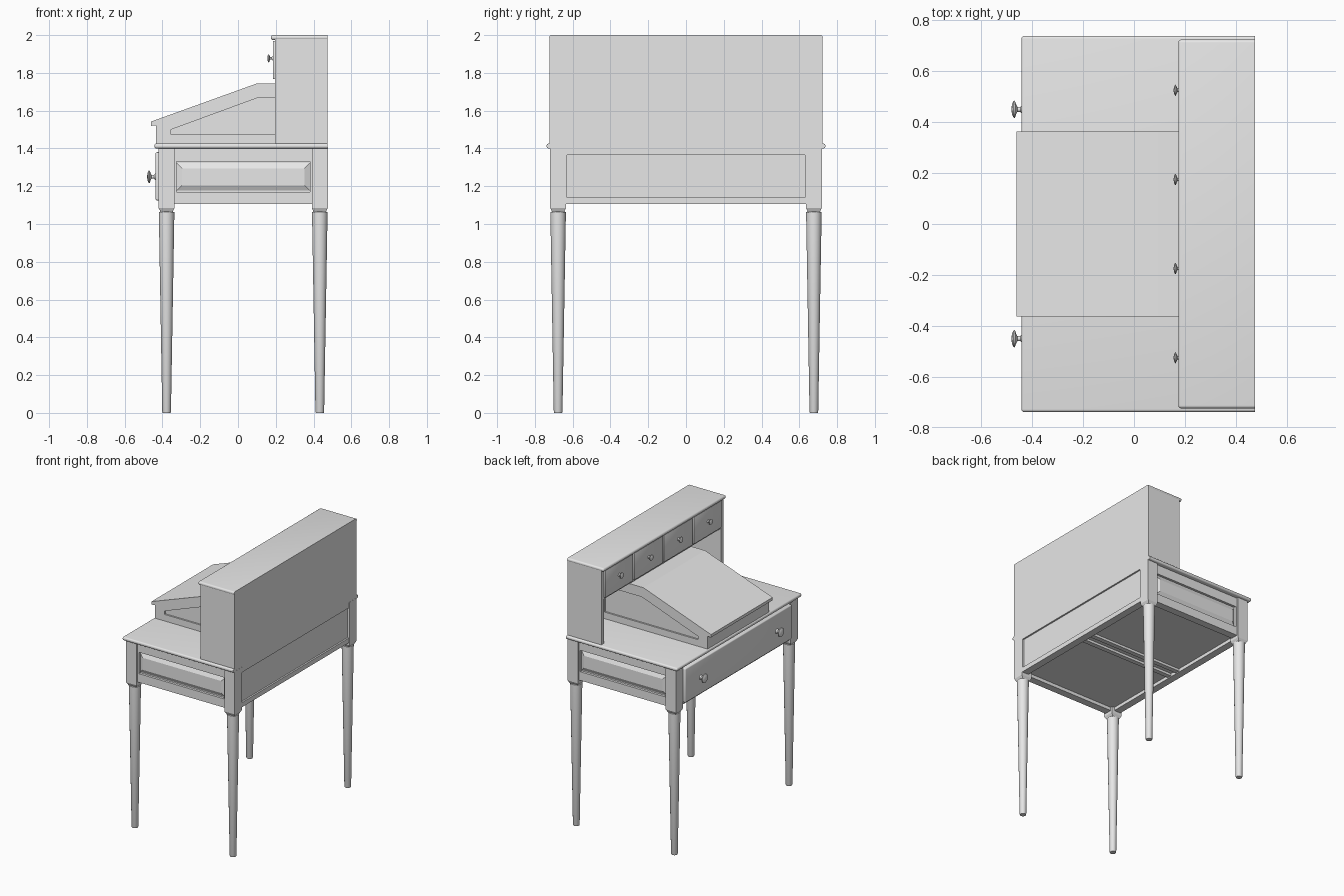
import bpy, bmesh, math
from mathutils import Vector, Matrix

if "Cube" in bpy.data.objects:
    bpy.data.objects.remove(bpy.data.objects["Cube"])

paint = bpy.data.materials.new("light_grey_paint")
paint.use_nodes = True
GREY = (0.8, 0.8, 0.8, 1)
paint.diffuse_color = GREY
paint.node_tree.nodes["Principled BSDF"].inputs["Base Color"].default_value = GREY


def finish(name, bm, smooth=False):
    bmesh.ops.recalc_face_normals(bm, faces=bm.faces)
    me = bpy.data.meshes.new(name)
    bm.to_mesh(me)
    bm.free()
    me.materials.append(paint)
    ob = bpy.data.objects.new(name, me)
    bpy.context.collection.objects.link(ob)
    if smooth:
        bpy.ops.object.select_all(action='DESELECT')
        ob.select_set(True)
        bpy.context.view_layer.objects.active = ob
        bpy.ops.object.shade_smooth_by_angle(angle=math.radians(35))
    return ob


def box(name, x, y, z, bevel=0, segs=3, flat_back=True):
    """Box from (min, max) pairs; edges of the +x face can stay sharp."""
    bm = bmesh.new()
    bmesh.ops.create_cube(bm, size=1)
    for v in bm.verts:
        v.co = [r[0] if c < 0 else r[1] for c, r in zip(v.co, (x, y, z))]
    if bevel:
        edges = [e for e in bm.edges
                 if not (flat_back and all(v.co.x > x[1] - 1e-4 for v in e.verts))]
        bmesh.ops.bevel(bm, geom=edges, offset=bevel, segments=segs,
                        profile=0.5, affect='EDGES')
    return finish(name, bm, bool(bevel))


def prism(name, outline, y0, y1):
    """Extrude an x-z outline along y."""
    bm = bmesh.new()
    face = bm.faces.new([bm.verts.new((px, y0, pz)) for px, pz in outline])
    ext = bmesh.ops.extrude_face_region(bm, geom=[face])
    new = [g for g in ext["geom"] if isinstance(g, bmesh.types.BMVert)]
    bmesh.ops.translate(bm, verts=new, vec=(0, y1 - y0, 0))
    return finish(name, bm)


def lathe(name, profile, origin, axis='Z', steps=24):
    """Turn (radius, height) points; axis X points towards -x."""
    bm = bmesh.new()
    vs = [bm.verts.new((r, 0, h)) for r, h in profile]
    es = [bm.edges.new(p) for p in zip(vs, vs[1:])]
    bmesh.ops.spin(bm, geom=vs + es, cent=(0, 0, 0), axis=(0, 0, 1),
                   angle=math.tau, steps=steps, use_merge=True)
    bmesh.ops.remove_doubles(bm, verts=bm.verts, dist=1e-5)
    mat = Matrix.Translation(Vector(origin))
    if axis == 'X':
        mat = mat @ Matrix.Rotation(-math.pi / 2, 4, 'Y')
    bmesh.ops.transform(bm, matrix=mat, verts=bm.verts)
    return finish(name, bm, True)


def carve(target, cutter):
    """Subtract the cutter and discard it."""
    mod = target.modifiers.new("recess", 'BOOLEAN')
    mod.operation, mod.solver, mod.object = 'DIFFERENCE', 'EXACT', cutter
    bpy.context.view_layer.objects.active = target
    bpy.ops.object.modifier_apply(modifier=mod.name)
    bpy.data.objects.remove(cutter)


def mirrored(a, b, s):
    return tuple(sorted((a * s, b * s)))


def knob(name, origin, r):
    shape = [(0, 0), (.55, 0), (.5, .15), (.3, .35), (.28, .7), (.6, .85),
             (1, 1), (.95, 1.15), (.6, 1.32), (0, 1.4)]
    lathe(name, [(a * r, b * r) for a, b in shape], origin, 'X')


# Legs: square block above, chamfered into a round taper
for end, cx in (("front", -0.378), ("back", 0.433)):
    for side, s in (("left", -1), ("right", 1)):
        cy, h = 0.677 * s, 0.0425
        bm = bmesh.new()
        bmesh.ops.create_cube(bm, size=1)
        for v in bm.verts:
            v.co = (cx + 2 * h * v.co.x, cy + 2 * h * v.co.y,
                    1.405 if v.co.z > 0 else 1.085)
        bottom = min(bm.faces, key=lambda f: f.calc_center_median().z)
        ext = bmesh.ops.extrude_face_region(bm, geom=[bottom])
        bmesh.ops.delete(bm, geom=[bottom], context='FACES_ONLY')
        for v in [g for g in ext["geom"] if isinstance(g, bmesh.types.BMVert)]:
            v.co = (cx + (v.co.x - cx) * .72, cy + (v.co.y - cy) * .72, 1.062)
        finish(f"{end}_{side}_leg_block", bm)
        lathe(f"{end}_{side}_leg",
              [(0, 0), (.021, 0), (.023, .005), (.041, 1.05), (.041, 1.064), (0, 1.07)],
              (cx, cy, 0))

# Aprons: recessed back panel and raised side panels
back = box("back_apron", (.42, .475), (-.637, .637), (1.105, 1.405))
carve(back, box("back_cutter", (.463, .6), (-.63, .63), (1.14, 1.365)))
for side, s in (("left", -1), ("right", 1)):
    apron = box(f"{side}_apron", (-.34, .395), mirrored(.65, .706, s), (1.105, 1.405))
    carve(apron, box("side_cutter", (-.325, .38), mirrored(.688, .8, s), (1.17, 1.33)))
    bm = bmesh.new()
    bmesh.ops.create_cube(bm, size=1)
    for v in bm.verts:
        outer = v.co.y > 0
        inset = .03 if outer else 0
        v.co = ((.355 - inset) * (1 if v.co.x > 0 else -1) + .0275,
                s * (.702 if outer else .687),
                1.25 + (.075 - inset) * (1 if v.co.z > 0 else -1))
    finish(f"{side}_raised_panel", bm)

# Front frame, underside and centre runners
box("front_frame", (-.41, -.355), (-.637, .637), (1.105, 1.405))
box("bottom_board", (-.36, .43), (-.655, .655), (1.13, 1.15))
for s in (-1, 1):
    box("drawer_runner", (-.36, .43), mirrored(.025, .06, s), (1.112, 1.132))

# Wide drawer with two knobs
box("wide_drawer_front", (-.437, -.408), (-.63, .63), (1.125, 1.38), .008)
for s in (-1, 1):
    knob("wide_drawer_knob", (-.434, .45 * s, 1.25), .034)

# Desk top with rounded front and side edges
box("desk_top", (-.442, .475), (-.738, .738), (1.4, 1.426), .011, 4)

# Sloped writing box with recessed sides and overhanging lid
body = prism("writing_box", [(-.433, 1.42), (.44, 1.42), (.44, 1.716),
                             (.1, 1.716), (-.433, 1.523)], -.364, .364)
for s in (-1, 1):
    carve(body, prism("box_cutter", [(-.354, 1.475), (.42, 1.475), (.42, 1.67),
                                     (.11, 1.67), (-.354, 1.5)],
                      *mirrored(.352, .5, s)))
prism("writing_box_lid", [(-.461, 1.52), (-.461, 1.542), (.097, 1.743), (.44, 1.743),
                          (.44, 1.714), (.1, 1.714), (-.433, 1.522)], -.364, .364)

# Upper case: sides, back, drawer housing and cap
for s in (-1, 1):
    box("upper_side", (.195, .475), mirrored(.69, .722, s), (1.42, 1.98))
box("upper_back", (.455, .475), (-.7, .7), (1.42, 1.98))
box("drawer_housing", (.197, .46), (-.695, .695), (1.755, 1.98))
box("upper_cap", (.174, .475), (-.724, .724), (1.974, 2), .012, 4)

# Four small drawers
for i in range(4):
    cy = -.525 + .35 * i
    w = .168
    y0, y1 = max(cy - w, -.688), min(cy + w, .688)
    box("small_drawer_front", (.185, .2), (y0, y1), (1.768, 1.97), .003, 2)
    knob("small_drawer_knob", (.186, cy, 1.877), .022)
